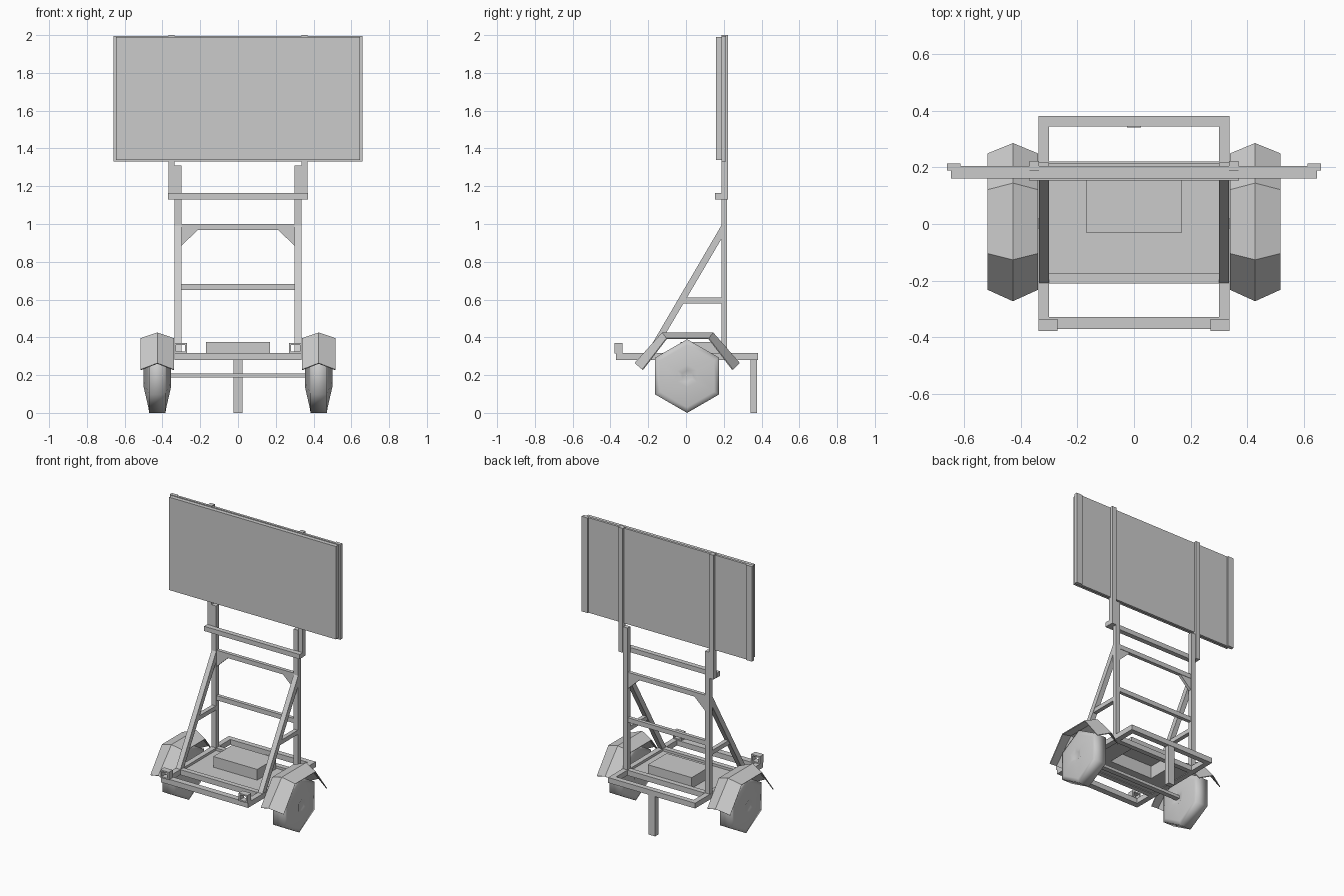
import bpy, bmesh, math
from mathutils import Vector

if "Cube" in bpy.data.objects:
    bpy.data.objects.remove(bpy.data.objects["Cube"])


def finish(name, bm, smooth=False):
    bmesh.ops.recalc_face_normals(bm, faces=bm.faces)
    for f in bm.faces:
        f.smooth = smooth
    me = bpy.data.meshes.new(name)
    bm.to_mesh(me)
    bm.free()
    ob = bpy.data.objects.new(name, me)
    bpy.context.collection.objects.link(ob)
    return ob


def prism(bm, pts, offset):
    """Extrude a planar outline by an offset vector."""
    a = [bm.verts.new(p) for p in pts]
    b = [bm.verts.new(Vector(p) + Vector(offset)) for p in pts]
    bm.faces.new(a)
    bm.faces.new(b[::-1])
    for i in range(len(a)):
        j = (i + 1) % len(a)
        bm.faces.new((a[i], a[j], b[j], b[i]))


def add_box(bm, x0, x1, y0, y1, z0, z1):
    prism(bm, [(x0, y0, z0), (x1, y0, z0), (x1, y1, z0), (x0, y1, z0)], (0, 0, z1 - z0))


def box(name, *b):
    bm = bmesh.new()
    add_box(bm, *b)
    return finish(name, bm)


def ring(name, outer, inner, lo, hi, axis="z"):
    """Rectangular frame: outer and inner are (u0, u1, v0, v1)."""
    bm = bmesh.new()
    o = [(outer[i], outer[j]) for i, j in ((0, 2), (1, 2), (1, 3), (0, 3))]
    n = [(inner[i], inner[j]) for i, j in ((0, 2), (1, 2), (1, 3), (0, 3))]
    put = (lambda p, h: (p[0], p[1], h)) if axis == "z" else (lambda p, h: (p[0], h, p[1]))
    rows = [[bm.verts.new(put(p, h)) for p in loop]
            for loop, h in ((o, lo), (o, hi), (n, hi), (n, lo))]
    for k in range(4):
        for i in range(4):
            j = (i + 1) % 4
            r, s = rows[k], rows[(k + 1) % 4]
            bm.faces.new((r[i], r[j], s[j], s[i]))
    return finish(name, bm)


# Sign panel with backing and edge lips
box("sign_face", -.645, .645, .16, .19, 1.34, 1.99)
box("sign_backing", -.66, .66, .188, .205, 1.33, 1.995)

# Base frame, floor with opening, and equipment cover open below
ring("base_frame", (-.337, .337, -.37, .38), (-.3, .3, -.328, .343), .28, .317)
ring("floor_plate", (-.3, .3, -.21, .2), (-.17, .17, -.03, .18), .285, .3)
box("floor_front_bar", -.3, .3, -.21, -.175, .28, .317)
box("floor_rear_bar", -.3, .3, .185, .22, .28, .317)
bm = bmesh.new()
add_box(bm, -.17, .17, -.03, .18, .295, .375)
bm.faces.ensure_lookup_table()
bmesh.ops.delete(bm, geom=[bm.faces[0]], context="FACES_ONLY")
finish("equipment_cover", bm)

# Rear prop leg and axle
box("prop_leg", -.025, .025, .341, .377, 0, .285)
box("axle", -.38, .38, -.015, .02, .187, .208)

# Cross rails between the masts
box("mast_rail_low", -.3, .3, .19, .215, .65, .682)
box("mast_rail_high", -.3, .3, .19, .215, .968, 1.0)
box("lift_crossbar", -.37, .37, .153, .188, 1.13, 1.163)

# Wheel half-width by radius: dished hub, sidewall, tread
wheel_profile = [(.03, -.06), (.06, -.072), (.165, -.048), (.195, -.043),
                 (.195, .043), (.165, .048), (.06, .072), (.03, .06)]
fender_ridge = [(-.27, .262), (-.125, .423), (.143, .423), (.283, .262)]
fender_edge = [(-.23, .228), (-.103, .393), (.12, .393), (.247, .228)]

for s, side in ((-1, "left"), (1, "right")):
    def sbox(name, x0, x1, *b):
        return box(f"{side}_{name}", min(s * x0, s * x1), max(s * x0, s * x1), *b)

    sbox("sign_lip", .612, .66, .204, .213, 1.33, 1.995)
    sbox("lower_mast", .3, .335, .187, .217, .31, 1.31)
    sbox("upper_mast", .335, .368, .188, .222, 1.13, 2.0)
    sbox("brace_strut", .303, .332, -.03, .19, .58, .61)

    # Diagonal brace
    bm = bmesh.new()
    prism(bm, [(s * .3, y, z) for y, z in
               ((-.212, .31), (-.172, .31), (.19, .925), (.19, .997))], (s * .035, 0, 0))
    finish(f"{side}_diagonal_brace", bm)

    # Corner gusset under the high rail
    bm = bmesh.new()
    prism(bm, [(s * .3, .192, .97), (s * .21, .192, .97), (s * .3, .192, .885)], (0, .02, 0))
    finish(f"{side}_gusset", bm)

    # Hollow front socket
    x0, x1 = sorted((s * .27, s * .337))
    ring(f"{side}_front_socket", (x0, x1, .315, .37), (x0 + .01, x1 - .01, .325, .36),
         -.378, -.335, "y")

    # Six-sided wheel
    bm = bmesh.new()
    loops = [[bm.verts.new((s * .427 + w, .006 + r * math.sin(k * math.pi / 3),
                            .195 - r * math.cos(k * math.pi / 3))) for k in range(6)]
             for r, w in wheel_profile]
    for a, b in zip(loops, loops[1:]):
        for k in range(6):
            j = (k + 1) % 6
            bm.faces.new((a[k], a[j], b[j], b[k]))
    bm.faces.new(loops[0])
    bm.faces.new(loops[-1])
    finish(f"{side}_wheel", bm, smooth=True)

    # Ridged sheet fender
    bm = bmesh.new()
    rows = [[bm.verts.new((s * x, y, z)) for y, z in path]
            for x, path in ((.34, fender_edge), (.427, fender_ridge), (.515, fender_edge))]
    for a, b in zip(rows, rows[1:]):
        for k in range(3):
            bm.faces.new((a[k], a[k + 1], b[k + 1], b[k]))
    finish(f"{side}_fender", bm)
    sheet = bpy.data.objects[f"{side}_fender"].modifiers.new("thickness", "SOLIDIFY")
    sheet.thickness = .006
    sheet.offset = 0
